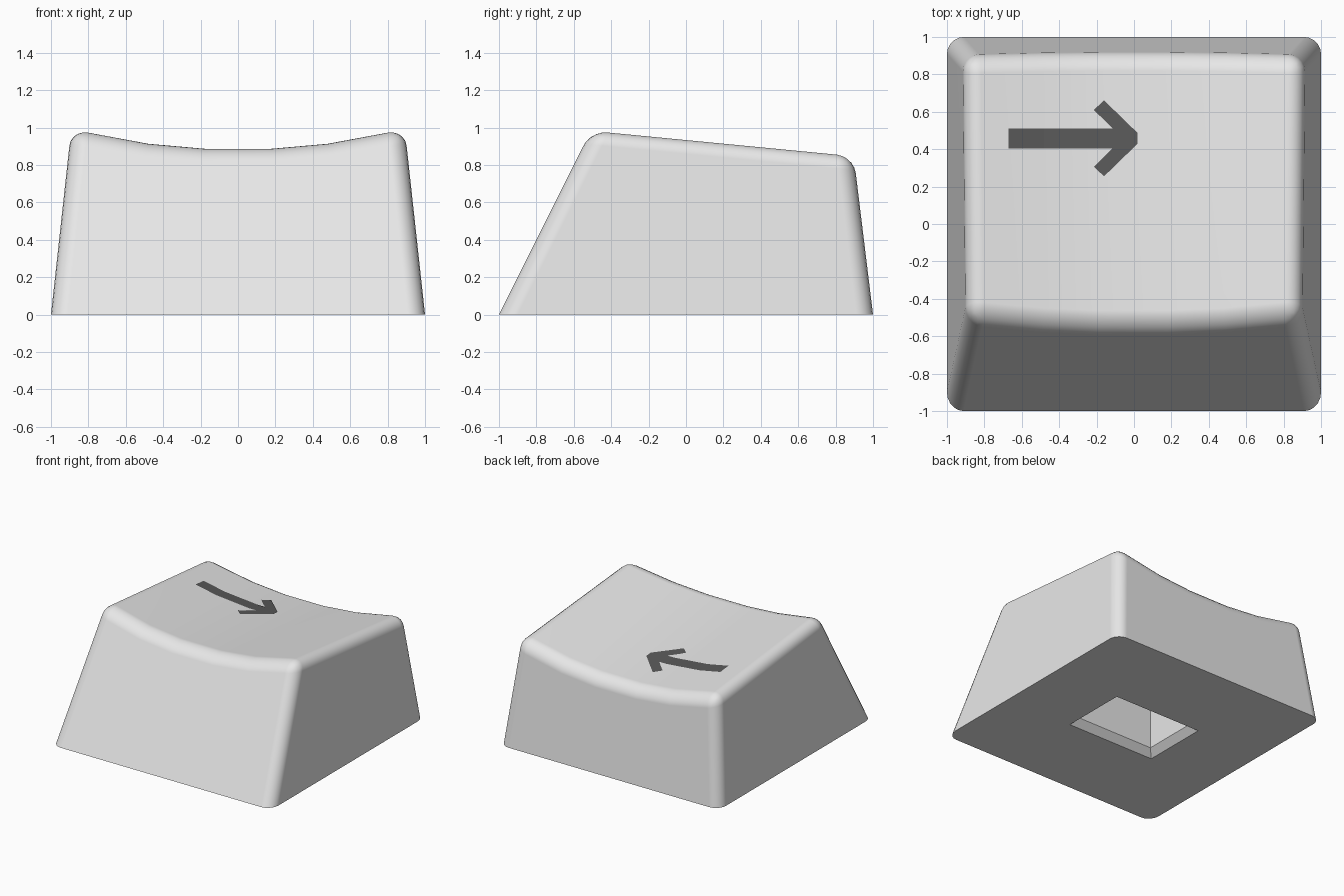
import bpy, bmesh, math
from mathutils import Vector

cube = bpy.data.objects.get("Cube")
if cube:
    bpy.data.objects.remove(cube, do_unlink=True)

SLOPE = 0.099                       # top falls towards the back
FRONT, BACK, SIDE = 0.5, 0.122, 0.109   # wall lean per unit height
KNOTS = [0.0, 0.18, 0.48, 0.9]      # facet lines of the scooped top


def material(name, value):
    m = bpy.data.materials.new(name)
    m.use_nodes = True
    colour = (value, value, value, 1)
    m.diffuse_color = colour
    m.node_tree.nodes["Principled BSDF"].inputs["Base Color"].default_value = colour
    return m


def top_height(x, y):
    """Height of the scooped, sloping top."""
    a = abs(x)
    i = 0 if a < KNOTS[1] else 1 if a < KNOTS[2] else 2
    if i == 0:
        a = KNOTS[1]                # flat middle facet
    h0, h1 = (0.882 + 0.141 * k * k for k in KNOTS[i:i + 2])
    t = (a - KNOTS[i]) / (KNOTS[i + 1] - KNOTS[i])
    return h0 + (h1 - h0) * t - SLOPE * (y + 0.46)


def top_point(x, front):
    """Point where the top meets the front or back wall; x of +-1 means the side wall."""
    z, px = 0.9, x
    for _ in range(20):
        y = -1 + FRONT * z if front else 1 - BACK * z
        if abs(x) == 1:
            px = x * (1 - SIDE * z)
        z = top_height(px, y)
    return Vector((px, y, z))


def finish(bm, name, mat):
    mesh = bpy.data.meshes.new(name)
    bm.to_mesh(mesh)
    bm.free()
    mesh.materials.append(mat)
    ob = bpy.data.objects.new(name, mesh)
    bpy.context.collection.objects.link(ob)
    return ob


def activate(ob):
    bpy.ops.object.select_all(action='DESELECT')
    ob.select_set(True)
    bpy.context.view_layer.objects.active = ob


body_grey = material("light grey", 0.8)
arrow_grey = material("dark grey", 0.1)

# Key body: leaning walls with a scooped top
bm = bmesh.new()
columns = [-1, -0.48, -0.18, 0.18, 0.48, 1]
front = [bm.verts.new(top_point(x, True)) for x in columns]
back = [bm.verts.new(top_point(x, False)) for x in columns]
fl, fr, br, bl = [bm.verts.new(p) for p in
                  ((-1, -1, 0), (1, -1, 0), (1, 1, 0), (-1, 1, 0))]
for i in range(len(columns) - 1):
    bm.faces.new((front[i], front[i + 1], back[i + 1], back[i]))
bm.faces.new([fl, fr] + front[::-1])
bm.faces.new([br, bl] + back)
bm.faces.new((fr, br, back[-1], front[-1]))
bm.faces.new((bl, fl, front[0], back[0]))
bm.faces.new((bl, br, fr, fl))
bmesh.ops.recalc_face_normals(bm, faces=bm.faces[:])

# Round every sharp edge except those of the base
edges = [e for e in bm.edges
         if e.calc_face_angle() > 0.6 and max(v.co.z for v in e.verts) > 0.01]
bmesh.ops.bevel(bm, geom=edges, offset=0.09, offset_type='OFFSET', segments=5,
                profile=0.5, affect='EDGES', clamp_overlap=False)
body = finish(bm, "key_body", body_grey)

# Socket in the base: chamfered mouth, then straight walls
bm = bmesh.new()
rings = []
for hx, hy, z in ((0.45, 0.325, -0.055), (0.35, 0.225, 0.055), (0.35, 0.225, 0.5)):
    rings.append([bm.verts.new((sx * hx, sy * hy, z))
                  for sx, sy in ((-1, -1), (1, -1), (1, 1), (-1, 1))])
for low, high in zip(rings, rings[1:]):
    for i in range(4):
        j = (i + 1) % 4
        bm.faces.new((low[i], low[j], high[j], high[i]))
bm.faces.new(rings[0][::-1])
bm.faces.new(rings[-1])
bmesh.ops.recalc_face_normals(bm, faces=bm.faces[:])
cutter = finish(bm, "socket_cutter", body_grey)
cutter.hide_render = True

activate(body)
cut = body.modifiers.new("socket", 'BOOLEAN')
cut.operation = 'DIFFERENCE'
cut.solver = 'EXACT'
cut.object = cutter
bpy.ops.object.modifier_apply(modifier=cut.name)
bpy.data.objects.remove(cutter, do_unlink=True)
bpy.ops.object.shade_smooth_by_angle(angle=math.radians(30))
body.modifiers.new("even_normals", 'WEIGHTED_NORMAL').keep_sharp = True

# Arrow plate: shaft and two mirrored barbs, draped over the top
CY = 0.458
shaft = [(-0.67, 0.053), (-0.67, -0.053), (-0.11, -0.053), (-0.06, 0), (-0.11, 0.053)]
barb = [(-0.215, 0.152), (-0.06, 0), (0.02, 0), (0.02, 0.028), (-0.16, 0.203)]
bm = bmesh.new()
for shape, sign in ((shaft, 1), (barb, 1), (barb, -1)):
    bm.faces.new([bm.verts.new((x, CY + sign * dy, 0)) for x, dy in shape])
for x in (-0.48, -0.18):
    bmesh.ops.bisect_plane(bm, geom=bm.verts[:] + bm.edges[:] + bm.faces[:],
                           plane_co=(x, 0, 0), plane_no=(1, 0, 0))
for f in bm.faces:
    f.normal_update()
    if f.normal.z < 0:
        f.normal_flip()
for v in bm.verts:
    v.co.z = top_height(v.co.x, v.co.y) + 0.004
finish(bm, "arrow_mark", arrow_grey)
